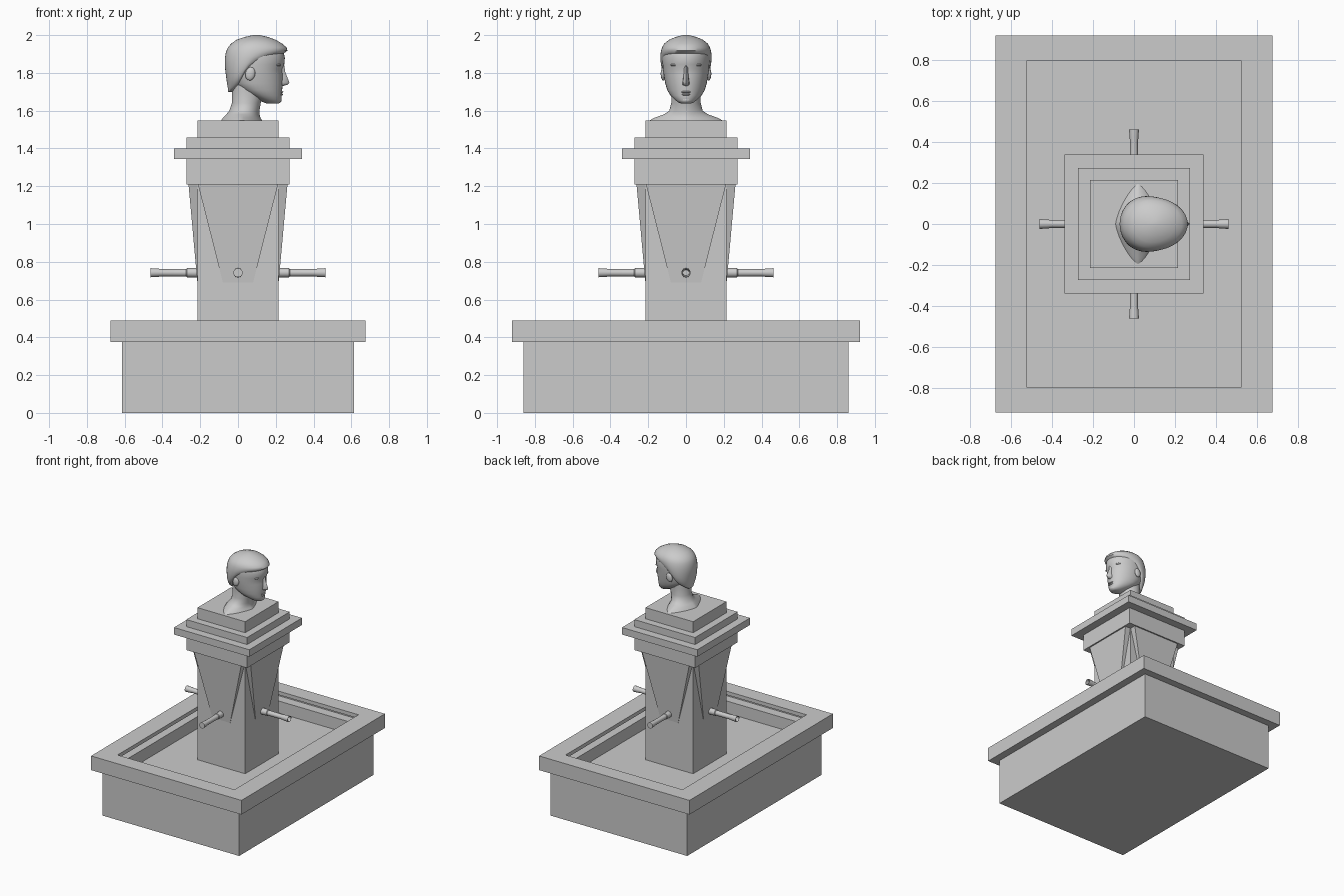
import bpy, bmesh
from math import sin, cos, pi, radians
from mathutils import Matrix, Vector


def make(name, rings, cap=(True, True), smooth=None):
    """Skin a stack of equal-length point rings into one object."""
    bm = bmesh.new()
    vs = [[bm.verts.new(p) for p in r] for r in rings]
    n = len(vs[0])
    for a, b in zip(vs, vs[1:]):
        for i in range(n):
            j = (i + 1) % n
            bm.faces.new((a[i], a[j], b[j], b[i]))
    if cap[0]:
        bm.faces.new(vs[0][::-1])
    if cap[1]:
        bm.faces.new(vs[-1])
    bmesh.ops.recalc_face_normals(bm, faces=bm.faces)
    me = bpy.data.meshes.new(name)
    bm.to_mesh(me)
    bm.free()
    ob = bpy.data.objects.new(name, me)
    bpy.context.collection.objects.link(ob)
    if smooth:
        bpy.ops.object.select_all(action='DESELECT')
        ob.select_set(True)
        bpy.context.view_layer.objects.active = ob
        bpy.ops.object.shade_smooth_by_angle(angle=radians(smooth))
    return ob


def rect(hx, hy, z):
    return [(-hx, -hy, z), (hx, -hy, z), (hx, hy, z), (-hx, hy, z)]


def oval(z, back, front, wide_x, hw, p=2.0, n=40):
    """Egg-shaped section: widest at wide_x, reaching back and front."""
    pts = []
    for i in range(n):
        c, s = cos(2 * pi * i / n), sin(2 * pi * i / n)
        c2 = abs(c) ** (2 / p) * (1 if c >= 0 else -1)
        s2 = abs(s) ** (2 / p) * (1 if s >= 0 else -1)
        reach = front - wide_x if c >= 0 else wide_x - back
        pts.append((wide_x + reach * c2, hw * s2, z))
    return pts


def ellipsoid(name, loc, size, tilt=0):
    rings = []
    rot = Matrix.Rotation(tilt, 3, 'Y')
    for k in range(1, 12):
        t = pi * k / 12
        rings.append([Vector(loc) + rot @ Vector((
            size[0] * sin(t) * cos(2 * pi * i / 16),
            size[1] * sin(t) * sin(2 * pi * i / 16),
            -size[2] * cos(t))) for i in range(16)])
    return make(name, rings, smooth=60)


# Basin: lower box, overhanging rim, inner groove and floor
make("basin", [rect(*r) for r in (
    (.613, .861, 0), (.613, .861, .375), (.675, .92, .375), (.675, .92, .49),
    (.525, .795, .49), (.525, .795, .46), (.60, .87, .46), (.60, .87, .41),
    (.525, .795, .41), (.525, .795, .313))])

# Pillar with stepped capital
make("pillar", [rect(h, h, z) for h, z in (
    (.214, .313), (.214, 1.21), (.273, 1.21), (.273, 1.343), (.338, 1.343),
    (.338, 1.40), (.273, 1.40), (.273, 1.457), (.214, 1.457), (.214, 1.547))])

# Tapered wedges and spouts on the four sides
profile = [(.20, .025), (.27, .024), (.275, .020), (.40, .019), (.425, .022), (.462, .024)]
for k, side in enumerate(("right", "back", "left", "front")):
    rot = Matrix.Rotation(k * pi / 2, 3, 'Z')
    low = [(.205, -.08, .69), (.215, -.08, .69), (.215, .08, .69), (.205, .08, .69)]
    top = [(.205, -.212, 1.21), (.262, -.212, 1.21), (.262, .212, 1.21), (.205, .212, 1.21)]
    make("wedge_" + side, [[rot @ Vector(p) for p in r] for r in (low, top)])
    hollow = side in ("right", "left")
    path = profile + ([(.462, .021), (.30, .016)] if hollow else [])
    make("spout_" + side, [[rot @ Vector((x, r * cos(2 * pi * i / 20), .742 + r * sin(2 * pi * i / 20)))
                            for i in range(20)] for x, r in path], smooth=35)

# Neck flaring into the shoulders
make("neck", [oval(*s) for s in (
    (1.547, -.09, .128, .02, .195, 1.35), (1.562, -.08, .119, .02, .168, 1.4),
    (1.58, -.062, .114, .02, .118, 1.6), (1.60, -.046, .114, .03, .088, 1.9),
    (1.64, -.032, .12, .04, .078), (1.70, -.032, .14, .04, .078), (1.77, -.03, .14, .05, .08))],
    smooth=60)

# Face and skull
make("head", [oval(*s) for s in (
    (1.637, .155, .21, .185, .02), (1.642, .14, .222, .18, .038),
    (1.655, .11, .23, .165, .056), (1.68, .06, .23, .13, .082),
    (1.71, .01, .234, .10, .100), (1.745, -.03, .236, .085, .110),
    (1.79, -.05, .236, .085, .118), (1.82, -.055, .234, .085, .122),
    (1.845, -.058, .245, .085, .124), (1.88, -.055, .248, .09, .126),
    (1.92, -.04, .24, .09, .120), (1.96, .01, .20, .09, .09), (1.985, .05, .14, .09, .04))],
    smooth=70)

# Short hair, swept forward into a fringe
make("hair", [oval(*s) for s in (
    (1.70, -.052, -.025, -.04, .03), (1.72, -.054, -.01, -.025, .06),
    (1.75, -.059, .015, 0, .095), (1.78, -.063, .035, .015, .114),
    (1.81, -.067, .055, .03, .125),
    (1.84, -.07, .10, .045, .132), (1.875, -.07, .18, .06, .136),
    (1.90, -.066, .238, .07, .135), (1.918, -.061, .262, .075, .132),
    (1.935, -.053, .257, .08, .127), (1.955, -.036, .234, .085, .115),
    (1.975, -.008, .20, .09, .09), (1.99, .035, .16, .095, .055), (2.0, .08, .115, .1, .015))],
    smooth=60)

# Nose
make("nose", [[(.21, -w, z), (x - .014, -w * .7, z), (x, 0, z), (x - .014, w * .7, z), (.21, w, z)]
              for x, w, z in ((.236, .014, 1.73), (.264, .022, 1.738), (.272, .021, 1.75),
                              (.26, .017, 1.78), (.25, .015, 1.805), (.245, .018, 1.84))], smooth=60)

# Mouth and chin
ellipsoid("upper_lip", (.226, 0, 1.699), (.014, .026, .006))
ellipsoid("lower_lip", (.224, 0, 1.686), (.014, .022, .007))
ellipsoid("chin", (.204, 0, 1.657), (.027, .034, .02))

# Paired features
for s, side in ((-1, "right"), (1, "left")):
    ellipsoid("eye_" + side, (.203, s * .045, 1.815), (.016, .02, .009))
    ellipsoid("brow_" + side, (.206, s * .048, 1.842), (.023, .035, .009))
    ellipsoid("ear_" + side, (.065, s * .120, 1.795), (.026, .014, .036), radians(12))
